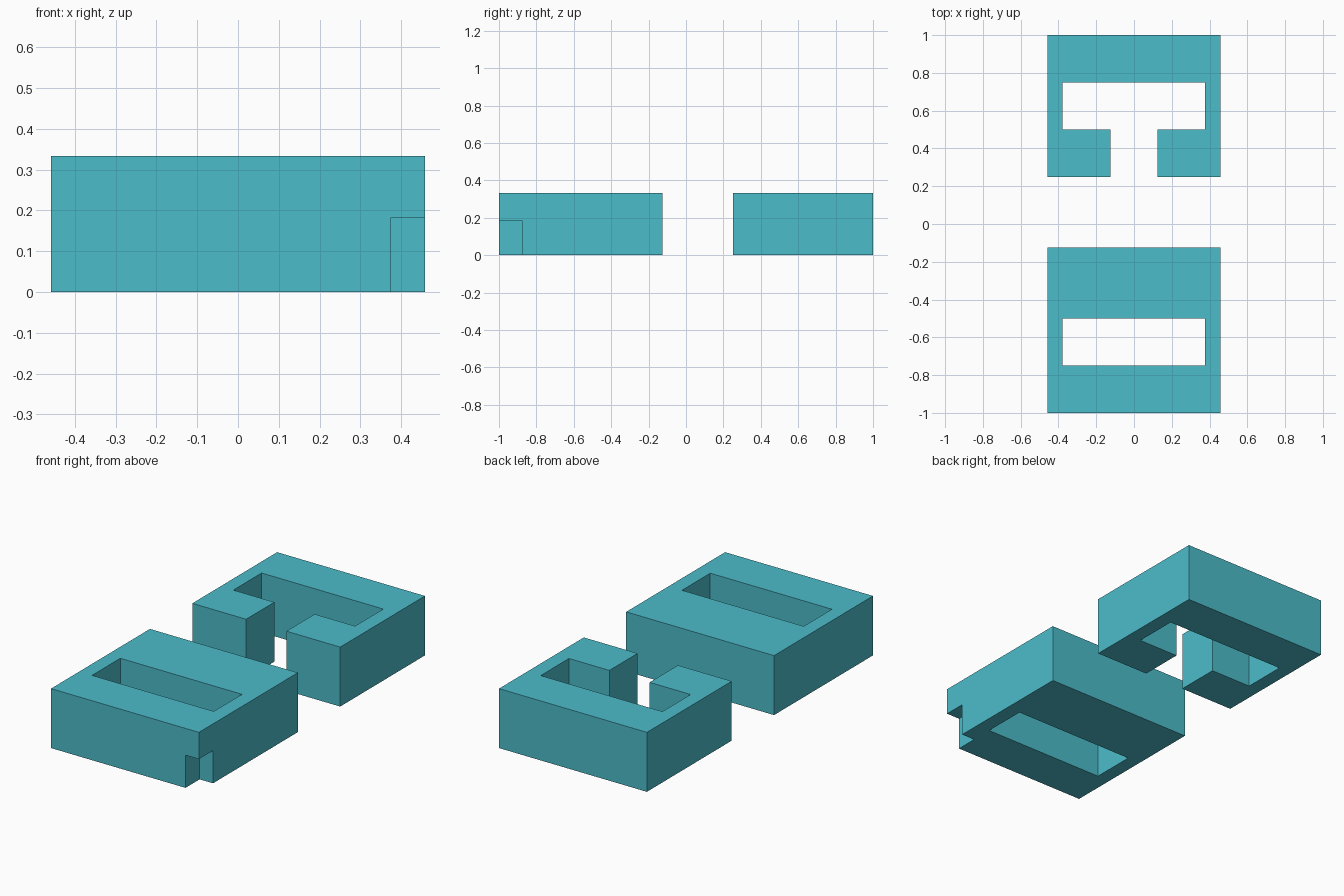
import bpy

if "Cube" in bpy.data.objects:
    bpy.data.objects.remove(bpy.data.objects["Cube"])

HEIGHT = 0.333
HALF_W = 0.458

teal = bpy.data.materials.new("teal")
teal.diffuse_color = (0.071, 0.503, 0.591, 1.0)
teal.use_nodes = True
teal.node_tree.nodes["Principled BSDF"].inputs["Base Color"].default_value = teal.diffuse_color


def box(name, x, y, z):
    """Box spanning the given (min, max) ranges."""
    lo, hi = zip(x, y, z)
    verts = [(a, b, c) for c in (lo[2], hi[2])
             for a, b in ((lo[0], lo[1]), (hi[0], lo[1]), (hi[0], hi[1]), (lo[0], hi[1]))]
    faces = [(3, 2, 1, 0), (4, 5, 6, 7)]
    faces += [(i, (i + 1) % 4, (i + 1) % 4 + 4, i + 4) for i in range(4)]
    mesh = bpy.data.meshes.new(name)
    mesh.from_pydata(verts, [], faces)
    mesh.materials.append(teal)
    obj = bpy.data.objects.new(name, mesh)
    bpy.context.collection.objects.link(obj)
    return obj


def cut(target, x, y, z):
    """Remove a box-shaped volume from the target."""
    cutter = box("cutter", x, y, z)
    cutter.hide_render = True
    mod = target.modifiers.new("cut", 'BOOLEAN')
    mod.operation = 'DIFFERENCE'
    mod.solver = 'EXACT'
    mod.object = cutter
    bpy.context.view_layer.objects.active = target
    bpy.ops.object.modifier_apply(modifier=mod.name)
    bpy.data.objects.remove(cutter)


through = (-0.1, HEIGHT + 0.1)

# Front block: closed ring with a small notch in the lower right corner
front = box("front_block", (-HALF_W, HALF_W), (-1.0, -0.125), (0, HEIGHT))
cut(front, (-0.379, 0.375), (-0.75, -0.5), through)
cut(front, (0.375, 0.6), (-1.2, -0.875), (-0.1, 0.183))

# Back block: ring with an opening towards the front
back = box("back_block", (-HALF_W, HALF_W), (0.25, 1.0), (0, HEIGHT))
cut(back, (-0.379, 0.375), (0.5, 0.75), through)
cut(back, (-0.125, 0.125), (0.1, 0.6), through)
